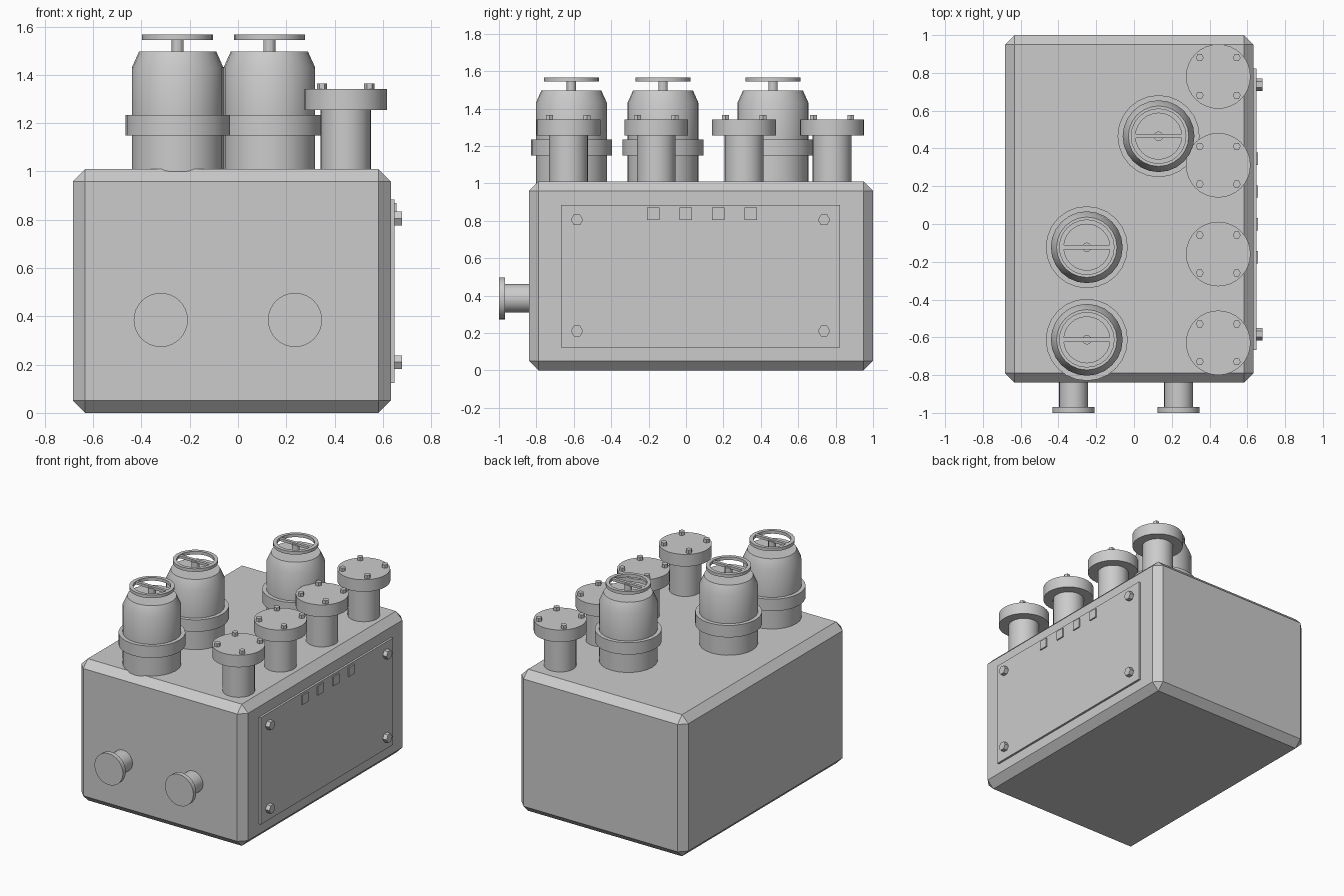
import bpy, bmesh, math
from mathutils import Vector

if "Cube" in bpy.data.objects:
    bpy.data.objects.remove(bpy.data.objects["Cube"], do_unlink=True)

grey = bpy.data.materials.new("plain grey")
grey.use_nodes = True
grey.diffuse_color = (0.6, 0.6, 0.6, 1)
grey.node_tree.nodes["Principled BSDF"].inputs["Base Color"].default_value = (0.6, 0.6, 0.6, 1)


def finish(name, bm, loc=(0, 0, 0), rot=(0, 0, 0), smooth=False):
    bmesh.ops.recalc_face_normals(bm, faces=bm.faces)
    mesh = bpy.data.meshes.new(name)
    bm.to_mesh(mesh)
    bm.free()
    mesh.materials.append(grey)
    if smooth:
        mesh.shade_smooth()
        mesh.set_sharp_from_angle(angle=math.radians(25))
    obj = bpy.data.objects.new(name, mesh)
    obj.location, obj.rotation_euler = loc, rot
    bpy.context.collection.objects.link(obj)
    return obj


def box(name, low, high, chamfer=0):
    low, high = Vector(low), Vector(high)
    bm = bmesh.new()
    bmesh.ops.create_cube(bm, size=1)
    bmesh.ops.scale(bm, vec=high - low, verts=bm.verts)
    if chamfer:
        bmesh.ops.bevel(bm, geom=bm.edges[:], offset=chamfer, segments=1, affect="EDGES")
    return finish(name, bm, (low + high) / 2)


def lathe(name, profile, loc, rot=(0, 0, 0), sides=32, phase=0, ring=False):
    """Turn (radius, height) points about local z; a ring joins its last point to its first."""
    bm = bmesh.new()
    loops = []
    for r, z in profile:
        angles = [phase + math.tau * i / sides for i in range(sides)]
        loops.append([bm.verts.new((r * math.cos(a), r * math.sin(a), z)) for a in angles])
    pairs = list(zip(loops, loops[1:]))
    if ring:
        pairs.append((loops[-1], loops[0]))
    else:
        bm.faces.new(loops[0])
        bm.faces.new(loops[-1])
    for a, b in pairs:
        for i in range(sides):
            j = (i + 1) % sides
            bm.faces.new((a[i], a[j], b[j], b[i]))
    return finish(name, bm, loc, rot, smooth=sides > 6)


TOP = 1.01
SIDE = 0.633

# Chamfered housing
box("housing", (-0.684, -0.84, 0), (SIDE, 1, TOP), 0.051)

# Cover plate on the side, with corner bolts and a row of small tabs
box("cover_plate", (SIDE - 0.01, -0.668, 0.123), (0.648, 0.823, 0.885))
for y in (-0.583, 0.738):
    for z in (0.21, 0.805):
        lathe("cover_bolt", [(0.033, 0), (0.033, 0.035)], (0.644, y, z),
              (0, math.pi / 2, 0), sides=6, phase=math.pi / 6)
for i in range(4):
    y = -0.176 + i * 0.174
    box("cover_tab", (0.64, y - 0.033, 0.804), (0.657, y + 0.033, 0.87))

# Flanged pipe stubs on the front
for x in (-0.32, 0.236):
    lathe("front_pipe", [(0.076, -0.01), (0.076, 0.128), (0.112, 0.128), (0.112, 0.16)],
          (x, -0.84, 0.385), (math.pi / 2, 0, 0))

# Row of flanged posts with four bolts each
for i in range(4):
    x, y = 0.446, -0.629 + i * 0.47
    lathe("flanged_post", [(0.104, -0.01), (0.104, 0.245), (0.171, 0.245), (0.171, 0.331)],
          (x, y, TOP))
    for dx in (-0.098, 0.098):
        for dy in (-0.1, 0.1):
            lathe("flange_bolt", [(0.021, 0.32), (0.021, 0.355)], (x + dx, y + dy, TOP), sides=6)

# Valves: collared body, spindle and handwheel with a crossbar
valve_body = [(0.19, -0.01), (0.19, 0.14), (0.217, 0.14), (0.217, 0.225),
              (0.19, 0.225), (0.19, 0.42), (0.16, 0.487)]
wheel_rim = [(0.122, 0.535), (0.147, 0.535), (0.147, 0.557), (0.122, 0.557)]
for x, y in ((-0.25, -0.613), (-0.25, -0.123), (0.13, 0.465)):
    lathe("valve_body", valve_body, (x, y, TOP), sides=24)
    lathe("valve_spindle", [(0.025, 0.48), (0.025, 0.545)], (x, y, TOP), sides=12)
    lathe("handwheel_rim", wheel_rim, (x, y, TOP), sides=24, ring=True)
    box("handwheel_bar", (x - 0.125, y - 0.011, TOP + 0.537), (x + 0.125, y + 0.011, TOP + 0.555))
